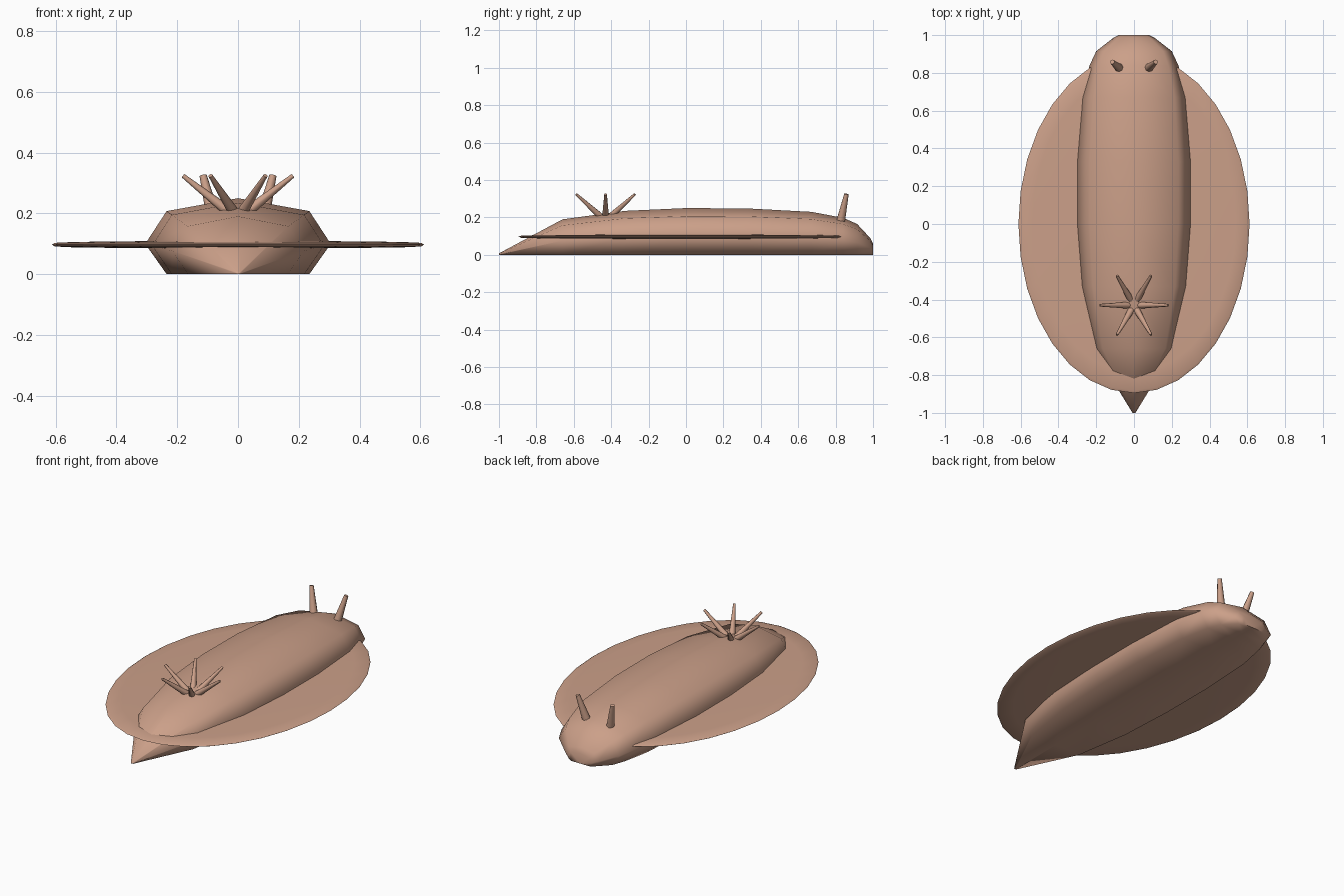
import bpy, bmesh
from math import sin, cos, pi, radians
from mathutils import Vector

cube = bpy.data.objects.get("Cube")
if cube:
    bpy.data.objects.remove(cube, do_unlink=True)

skin = bpy.data.materials.new("tan skin")
skin.use_nodes = True
colour = (0.60, 0.35, 0.25, 1)
skin.diffuse_color = colour
skin.node_tree.nodes["Principled BSDF"].inputs["Base Color"].default_value = colour


def finish(name, bm, angle=80):
    """Turn a bmesh into a smooth shaded skin part."""
    bmesh.ops.recalc_face_normals(bm, faces=bm.faces)
    mesh = bpy.data.meshes.new(name)
    bm.to_mesh(mesh)
    bm.free()
    mesh.materials.append(skin)
    obj = bpy.data.objects.new(name, mesh)
    bpy.context.collection.objects.link(obj)
    bpy.ops.object.select_all(action='DESELECT')
    obj.select_set(True)
    bpy.context.view_layer.objects.active = obj
    bpy.ops.object.shade_smooth_by_angle(angle=radians(angle))
    return obj


def loft(name, rings, angle=80):
    """Bridge equal rings of points and cap both ends."""
    bm = bmesh.new()
    loops = [[bm.verts.new(p) for p in ring] for ring in rings]
    count = len(loops[0])
    for a, b in zip(loops, loops[1:]):
        for i in range(count):
            j = (i + 1) % count
            bm.faces.new((a[i], a[j], b[j], b[i]))
    bm.faces.new(loops[0])
    bm.faces.new(loops[-1])
    return finish(name, bm, angle)


def body_ring(y, w, h):
    """Eight sided section with its belly pressed flat on the ground."""
    side = 0.77 * w
    return [(w, y, 0.4 * h), (side, y, 0.83 * h), (0, y, h),
            (-side, y, 0.83 * h), (-w, y, 0.4 * h),
            (-side, y, 0), (0, y, 0), (side, y, 0)]


def horn(name, base, tip, r_base, r_tip):
    """Tapered feeler between two points."""
    base, tip = Vector(base), Vector(tip)
    turn = (tip - base).to_track_quat('Z', 'Y')
    rings = [[p + turn @ Vector((r * cos(k * pi / 4), r * sin(k * pi / 4), 0))
              for k in range(8)]
             for p, r in ((base, r_base), (tip, r_tip))]
    return loft(name, rings, 60)


# Body: y, half width, height from tail tip to head
stations = [(-1, 0.008, 0.008), (-0.66, 0.215, 0.19), (-0.33, 0.283, 0.235),
            (0, 0.305, 0.25), (0.33, 0.305, 0.248), (0.67, 0.28, 0.23),
            (0.84, 0.235, 0.198), (0.915, 0.2, 0.165), (0.985, 0.11, 0.09),
            (1, 0.08, 0.06)]
loft("body", [body_ring(*s) for s in stations])

# Mantle: thin oval skirt, thickest in the middle with a rounded rim
profile = [(0.3, 0.0125), (0.6, 0.011), (0.88, 0.009), (0.985, 0.006), (1, 0)]
profile += [(r, -t) for r, t in reversed(profile[:-1])]
loft("mantle", [[(0.612 * r * cos(k * pi / 16), 0.895 * r * sin(k * pi / 16), 0.097 + t)
                 for k in range(32)] for r, t in profile])

# Head feelers
for side, label in ((1, "left"), (-1, "right")):
    horn(label + "_feeler", (side * 0.077, 0.825, 0.17), (side * 0.115, 0.858, 0.325),
         0.024, 0.012)

# Gill rosette
for k in range(6):
    c, s = cos(k * pi / 3), sin(k * pi / 3)
    horn("gill_%d" % (k + 1), (0.03 * c, -0.43 + 0.03 * s, 0.205),
         (0.181 * c, -0.43 + 0.181 * s, 0.324), 0.018, 0.007)
